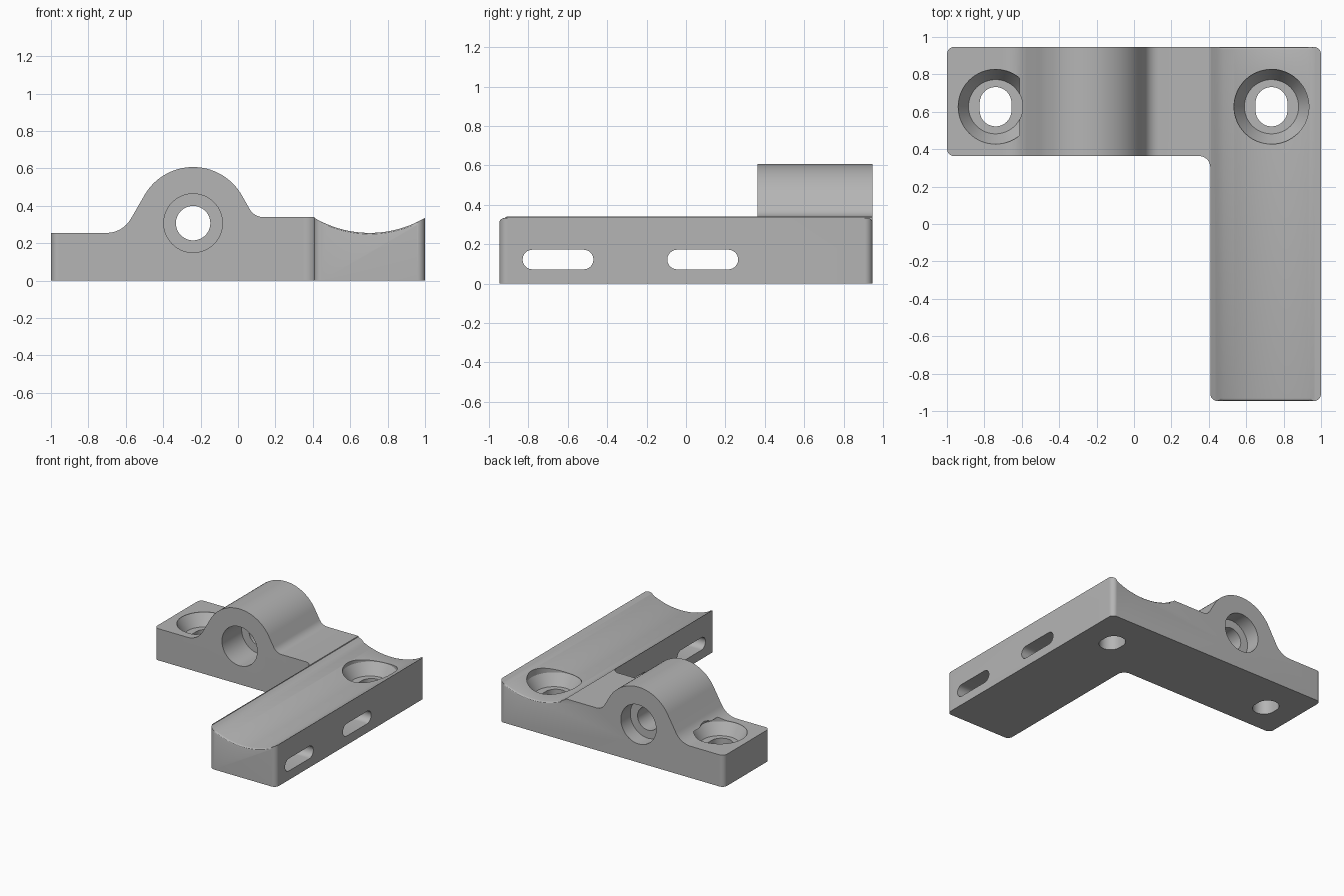
import bpy, bmesh
from math import sin, cos, radians, sqrt, pi
from mathutils import Vector

cube = bpy.data.objects.get("Cube")
if cube:
    bpy.data.objects.remove(cube, do_unlink=True)

grey = bpy.data.materials.new("plain grey")
grey.use_nodes = True
grey.diffuse_color = (0.46, 0.46, 0.46, 1)
grey.node_tree.nodes["Principled BSDF"].inputs["Base Color"].default_value = (0.46, 0.46, 0.46, 1)


def arc(cx, cy, r, a0, a1, n=12):
    """Points along a circular arc, angles in degrees."""
    angles = [radians(a0 + (a1 - a0) * i / n) for i in range(n + 1)]
    return [(cx + r * cos(a), cy + r * sin(a)) for a in angles]


def make_object(name, bm):
    bmesh.ops.recalc_face_normals(bm, faces=bm.faces)
    mesh = bpy.data.meshes.new(name)
    bm.to_mesh(mesh)
    bm.free()
    mesh.materials.append(grey)
    ob = bpy.data.objects.new(name, mesh)
    bpy.context.collection.objects.link(ob)
    return ob


def prism(name, pts, axis, lo, hi):
    """Extrude a 2D outline along the named axis."""
    place = {"x": lambda a, b, t: (t, a, b),
             "y": lambda a, b, t: (a, t, b),
             "z": lambda a, b, t: (a, b, t)}[axis]
    bm = bmesh.new()
    ends = [[bm.verts.new(place(a, b, t)) for a, b in pts] for t in (lo, hi)]
    n = len(pts)
    for ring in ends:
        bm.faces.new(ring)
    for i in range(n):
        j = (i + 1) % n
        bm.faces.new((ends[0][i], ends[0][j], ends[1][j], ends[1][i]))
    return make_object(name, bm)


def turned(name, rings, axis, a, b, n=64):
    """Solid of revolution from (radius, height) pairs."""
    bm = bmesh.new()
    loops = []
    for r, t in rings:
        pts = arc(a, b, r, 0, 360, n)[:-1]
        loops.append([bm.verts.new((p, q, t) if axis == "z" else (p, t, q)) for p, q in pts])
    for low, high in zip(loops, loops[1:]):
        for i in range(n):
            j = (i + 1) % n
            bm.faces.new((low[i], low[j], high[j], high[i]))
    bm.faces.new(loops[0])
    bm.faces.new(loops[-1])
    return make_object(name, bm)


def combine(target, tool, operation):
    """Apply a boolean and remove the helper."""
    tool.hide_render = True
    mod = target.modifiers.new("cut", "BOOLEAN")
    mod.operation, mod.object, mod.solver = operation, tool, "EXACT"
    bpy.context.view_layer.objects.active = target
    bpy.ops.object.modifier_apply(modifier=mod.name)
    bpy.data.objects.remove(tool, do_unlink=True)


# Silhouette: low pad, bearing hump with blended flanks, step, cradle arm
HX, HZ, R = -0.24, 0.307, 0.30
EDGE, END = 0.408, 0.947
cradle_r, mid = 0.584, (EDGE + 1) / 2
half = 90 - 29.9
outline = [(-1, 0), (-1, 0.255)]
outline += arc(-0.703, 0.405, 0.15, -90, -30)
outline += arc(HX, HZ, R, 150, 30, 40)
outline += arc(0.133, 0.42, 0.08, 210, 270)
outline += [(EDGE, 0.34)]
outline += arc(mid, 0.255 + cradle_r, cradle_r, 270 - 30.2, 270 + 30.2, 32)
outline[-1] = (1.0, outline[-1][1])
outline += [(1, 0)]
bracket = prism("bracket", outline, "y", -1.2, 1.2)

# L-shaped footprint with rounded corners
c, f, front = 0.04, 0.06, 0.363
plan = arc(-1 + c, END - c, c, 180, 90)
plan += arc(1 - c, END - c, c, 90, 0)
plan += arc(1 - c, -END + c, c, 0, -90)
plan += arc(EDGE + c, -END + c, c, 270, 180)
plan += arc(EDGE - f, front - f, f, 0, 90)
plan += arc(-1 + c, front + c, c, 270, 180)
combine(bracket, prism("footprint", plan, "z", -0.2, 1), "INTERSECT")

# Soften the rim at both ends of the cradle arm
bm = bmesh.new()
bm.from_mesh(bracket.data)
rim = []
for e in bm.edges:
    if len(e.link_faces) != 2:
        continue
    ups = sorted(face.normal.z for face in e.link_faces)
    centre = (e.verts[0].co + e.verts[1].co) / 2
    if (ups[0] < 0.05 and ups[1] > 0.7 and centre.x > EDGE + 0.045
            and centre.x < 1 - 0.04 and abs(centre.y) > END - 0.002):
        rim.append(e)
bmesh.ops.bevel(bm, geom=rim, offset=0.015, segments=3, profile=0.5, affect="EDGES")
bm.to_mesh(bracket.data)
bm.free()

# Stepped bore through the hump
bore = [(0.157, 0.2), (0.157, front + 0.25), (0.092, front + 0.25),
        (0.092, END - 0.12), (0.157, END - 0.12), (0.157, 1.1)]
combine(bracket, turned("bore", bore, "y", HX, HZ), "DIFFERENCE")

# Countersunk screw holes with slotted bottoms
for x, cap in ((-0.74, 0.285), (0.735, 0.45)):
    sink = [(0.145, 0.16), (0.2, 0.25), (0.2, cap), (0.145, cap), (0.145, 0.8)]
    combine(bracket, turned("countersink", sink, "z", x, 0.627), "DIFFERENCE")
    slot = arc(x, 0.647, 0.085, 0, 180, 24) + arc(x, 0.607, 0.085, 180, 360, 24)
    combine(bracket, prism("screw_slot", slot, "z", -0.1, 0.2), "DIFFERENCE")

# Strap slots across the arm
for y0, y1 in ((-0.83, -0.47), (-0.095, 0.265)):
    slot = arc(y1 - 0.05, 0.122, 0.05, -90, 90) + arc(y0 + 0.05, 0.122, 0.05, 90, 270)
    combine(bracket, prism("strap_slot", slot, "x", 0.2, 1.2), "DIFFERENCE")

bpy.ops.object.select_all(action="DESELECT")
bracket.select_set(True)
bpy.context.view_layer.objects.active = bracket
bpy.ops.object.shade_smooth_by_angle(angle=radians(30))
